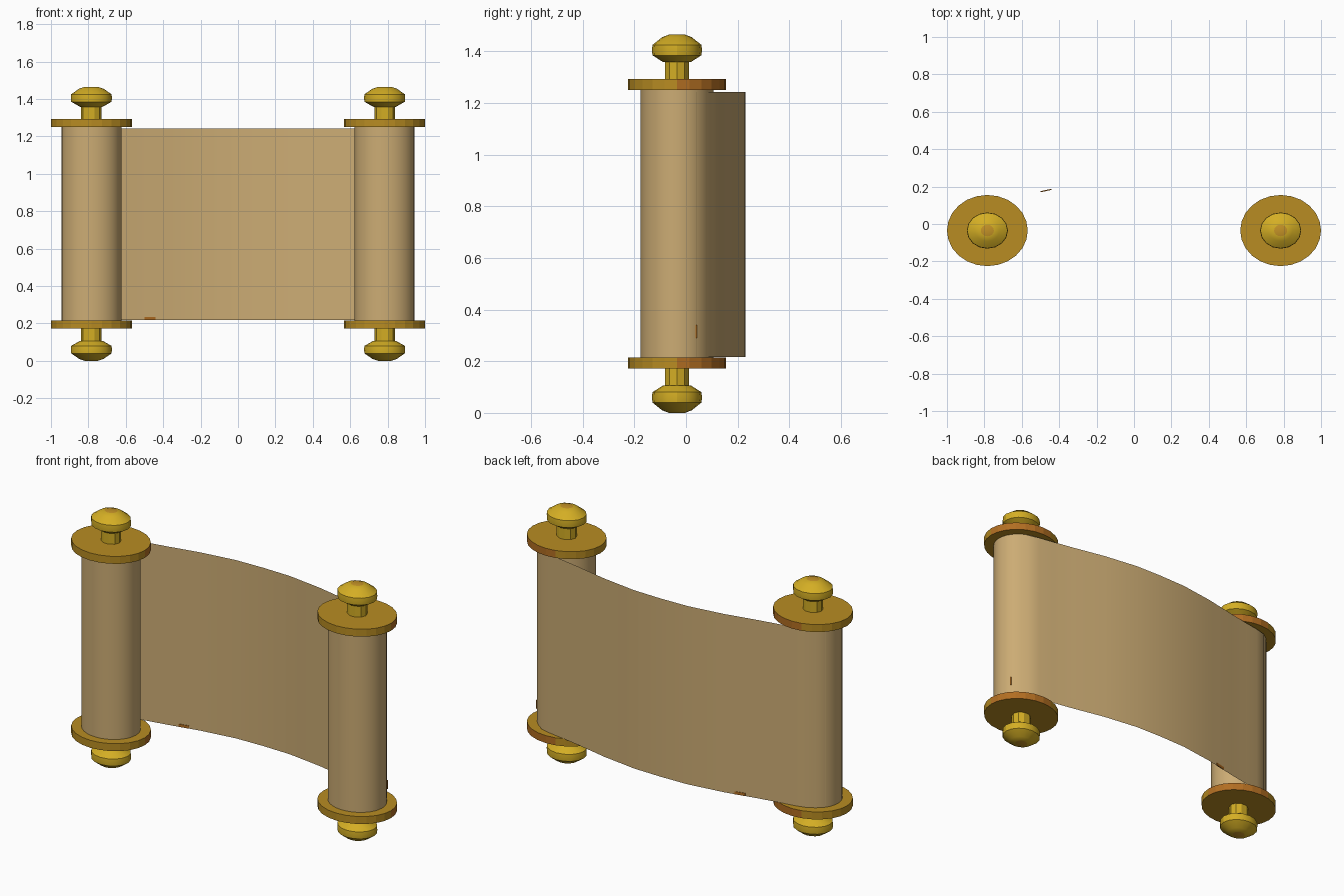
import bpy, bmesh, math

if "Cube" in bpy.data.objects:
    bpy.data.objects.remove(bpy.data.objects["Cube"])

CX, CY, MID, YS = 0.784, -0.035, 0.7325, 0.88   # roller centre, mid height, y squash


def material(name, rgb):
    m = bpy.data.materials.new(name)
    lin = [((c / 255 + 0.055) / 1.055) ** 2.4 for c in rgb]
    m.diffuse_color = (*lin, 1)
    m.use_nodes = True
    m.node_tree.nodes["Principled BSDF"].inputs["Base Color"].default_value = m.diffuse_color
    return m


PAPER = material("parchment", (204, 172, 116))
KNOB = material("bright gold", (212, 174, 36))
DISC = material("dull gold", (184, 140, 34))
BROWN = material("orange brown", (178, 110, 34))
CAP = material("amber", (196, 146, 38))


def make_object(name, bm, mats, smooth=None):
    bmesh.ops.recalc_face_normals(bm, faces=bm.faces)
    me = bpy.data.meshes.new(name)
    bm.to_mesh(me)
    bm.free()
    for m in mats:
        me.materials.append(m)
    ob = bpy.data.objects.new(name, me)
    bpy.context.collection.objects.link(ob)
    if smooth:
        bpy.ops.object.select_all(action='DESELECT')
        bpy.context.view_layer.objects.active = ob
        ob.select_set(True)
        bpy.ops.object.shade_smooth_by_angle(angle=math.radians(smooth))
    return ob


def lathe(name, profile, sides, x, flip, mats, rule=None, smooth=None):
    """Turn (radius, z) points about a roller axis; flip mirrors to the bottom."""
    bm = bmesh.new()
    rings = []
    for r, z in profile:
        z = 2 * MID - z if flip else z
        rings.append([bm.verts.new((x + r * math.cos(2 * math.pi * i / sides),
                                    CY + YS * r * math.sin(2 * math.pi * i / sides), z))
                      for i in range(sides)])
    for a, b in zip(rings, rings[1:]):
        for i in range(sides):
            j = (i + 1) % sides
            bm.faces.new((a[i], a[j], b[j], b[i]))
    bm.faces.new(rings[0])
    bm.faces.new(rings[-1])
    bmesh.ops.recalc_face_normals(bm, faces=bm.faces)
    if rule:
        for f in bm.faces:
            f.material_index = rule(f)
    return make_object(name, bm, mats, smooth)


def rim_rule(f):
    # rim is browner on the back right side
    ang = math.degrees(math.atan2(f.normal.y, f.normal.x))
    return 1 if abs(f.normal.z) < 0.5 and 0 < ang < 100 else 0


def cap_rule(f):
    return 1 if len(f.verts) > 4 and abs(f.calc_center_median().z - MID) > 0.72 else 0


for side, x in (("left", -CX), ("right", CX)):
    # rolled parchment
    lathe(f"{side}_roll", [(0.16, 0.215), (0.16, 1.25)], 32, x, False, [PAPER], smooth=40)
    for end, flip in (("top", False), ("bottom", True)):
        lathe(f"{side}_{end}_disc", [(0.216, 1.25), (0.216, 1.293)], 24, x, flip,
              [DISC, BROWN], rim_rule)
        lathe(f"{side}_{end}_rod", [(0.055, 1.28), (0.055, 1.37)], 10, x, flip, [KNOB])
        lathe(f"{side}_{end}_knob",
              [(0.06, 1.358), (0.108, 1.385), (0.11, 1.405), (0.108, 1.425),
               (0.065, 1.455), (0.035, 1.465)],
              16, x, flip, [KNOB, CAP], cap_rule, smooth=25)

# hanging sheet, bowed towards the back
half = [(0.92, 0.04), (0.85, 0.103), (0.785, 0.12), (0.70, 0.134), (0.57, 0.158),
        (0.38, 0.198), (0.17, 0.227)]
path = [(-x, y) for x, y in half] + [(0, 0.231)] + half[::-1]
bm = bmesh.new()
cols = [[bm.verts.new((x, y, z)) for z in (0.217, 1.243)] for x, y in path]
for a, b in zip(cols, cols[1:]):
    bm.faces.new((a[0], a[1], b[1], b[0]))
make_object("parchment_sheet", bm, [PAPER], smooth=40)

# small worn marks on the sheet
for name, loc, size, turn in (("bottom_mark", (-0.47, 0.179, 0.226), (0.06, 0.006, 0.016), 0.21),
                              ("side_mark", (0.921, 0.04, 0.315), (0.006, 0.006, 0.05), 0)):
    bm = bmesh.new()
    bmesh.ops.create_cube(bm, size=1)
    bmesh.ops.scale(bm, vec=size, verts=bm.verts)
    ob = make_object(name, bm, [BROWN])
    ob.location = loc
    ob.rotation_euler.z = turn
